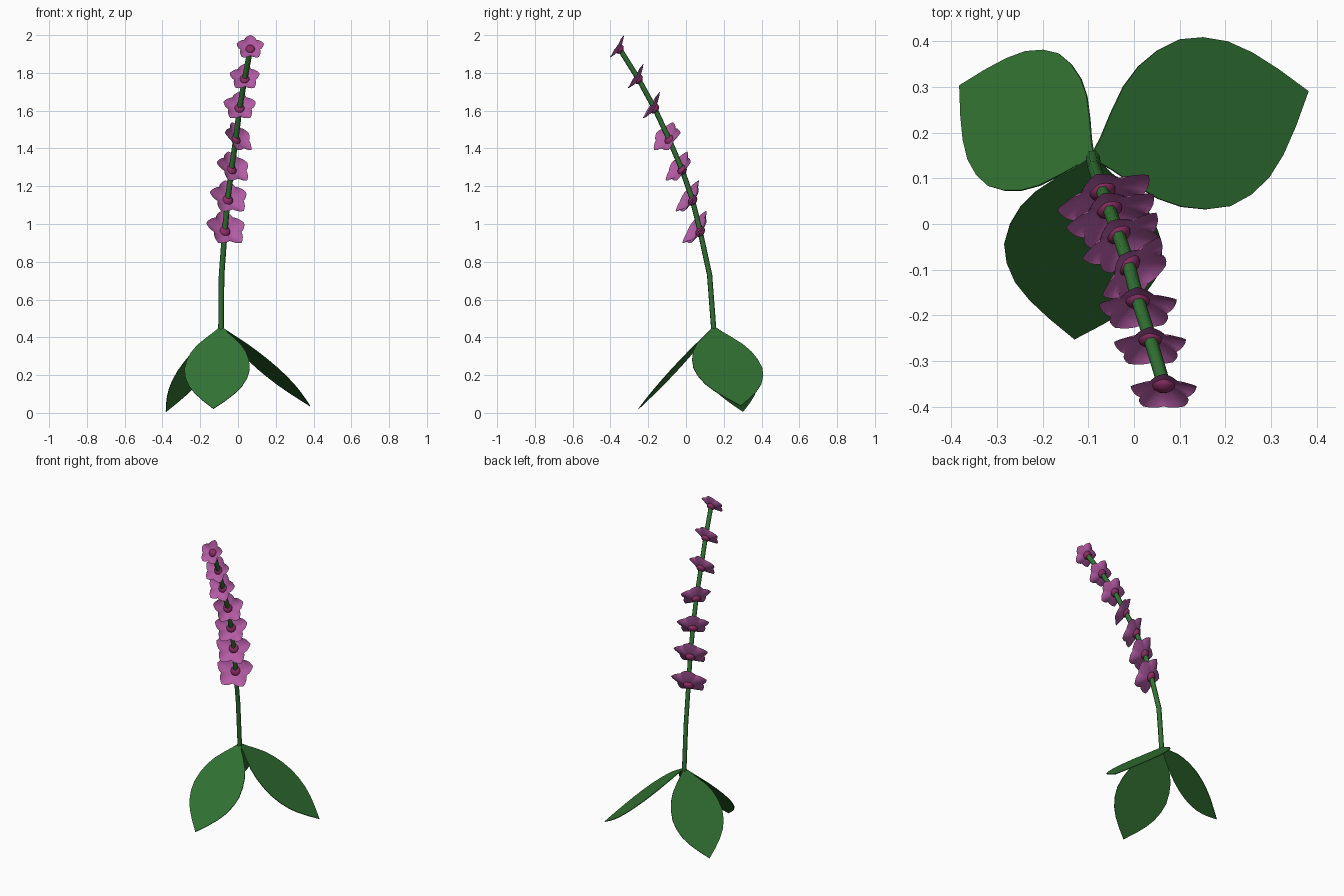
import bpy, bmesh, math
from mathutils import Vector, Matrix

if "Cube" in bpy.data.objects:
    bpy.data.objects.remove(bpy.data.objects["Cube"], do_unlink=True)


def make_material(name, rgb):
    mat = bpy.data.materials.new(name)
    mat.use_nodes = True
    mat.diffuse_color = (*rgb, 1)
    mat.node_tree.nodes["Principled BSDF"].inputs["Base Color"].default_value = (*rgb, 1)
    return mat


GREEN = make_material("leaf green", (0.032, 0.17, 0.033))
PINK = make_material("petal pink", (0.45, 0.105, 0.37))
MAGENTA = make_material("flower centre magenta", (0.26, 0.027, 0.13))


def add_mesh(name, bm, mat, smooth=True):
    bmesh.ops.recalc_face_normals(bm, faces=bm.faces)
    mesh = bpy.data.meshes.new(name)
    bm.to_mesh(mesh)
    bm.free()
    mesh.materials.append(mat)
    obj = bpy.data.objects.new(name, mesh)
    bpy.context.collection.objects.link(obj)
    if smooth:
        bpy.ops.object.select_all(action="DESELECT")
        obj.select_set(True)
        bpy.context.view_layer.objects.active = obj
        bpy.ops.object.shade_smooth_by_angle(angle=math.radians(40))
    return obj


def frame(origin, x, y, z):
    m = Matrix((x, y, z)).transposed().to_4x4()
    m.translation = origin
    return m


# Stem: six-sided tube leaning forward
FLOWER_SPOTS = [(-0.07, 0.075, 0.96), (-0.055, 0.035, 1.125), (-0.035, -0.02, 1.285),
                (-0.012, -0.088, 1.445), (0.008, -0.165, 1.61), (0.035, -0.25, 1.765),
                (0.065, -0.35, 1.925)]
STEM_BASE = Vector((-0.09, 0.147, 0.44))
path = [tuple(STEM_BASE), (-0.087, 0.125, 0.73)] + FLOWER_SPOTS
curve = bpy.data.curves.new("stem", "CURVE")
curve.dimensions = "3D"
curve.bevel_depth = 0.015
curve.bevel_resolution = 1
curve.use_fill_caps = True
spline = curve.splines.new("POLY")
spline.points.add(len(path) - 1)
for point, co in zip(spline.points, path):
    point.co = (*co, 1)
curve.materials.append(GREEN)
stem = bpy.data.objects.new("stem", curve)
bpy.context.collection.objects.link(stem)


# Leaves: flat pointed blades drooping from the stem base
LEAF_PROFILE = [(0.0, 0.012), (0.06, 0.06), (0.13, 0.125), (0.22, 0.2), (0.31, 0.25), (0.41, 0.282),
                (0.52, 0.296), (0.62, 0.28), (0.72, 0.242), (0.81, 0.182), (0.9, 0.102), (1.0, 0.0)]


def make_leaf(name, tip):
    start = STEM_BASE + Vector((0, 0, 0.012))
    along = Vector(tip) - start
    length = along.length
    along.normalize()
    side = Vector((0, 0, 1)).cross(along).normalized()
    outline = [(t, w) for t, w in LEAF_PROFILE] + [(t, -w) for t, w in LEAF_PROFILE[-2::-1]]
    bm = bmesh.new()
    bm.faces.new([bm.verts.new((t * length, w * length, 0)) for t, w in outline])
    # Give the blade a little thickness
    top = bmesh.ops.extrude_face_region(bm, geom=bm.faces[:])["geom"]
    bmesh.ops.translate(bm, vec=(0, 0, 0.004), verts=[v for v in top if isinstance(v, bmesh.types.BMVert)])
    bm.transform(frame(start, along, side, along.cross(side)))
    add_mesh(name, bm, GREEN, smooth=False)


make_leaf("front_leaf", (-0.13, -0.25, 0.02))
make_leaf("left_leaf", (0.38, 0.29, 0.035))
make_leaf("right_leaf", (-0.38, 0.302, 0.005))


# Flowers: five-lobed shallow cups, each with a round centre
PETALS, STEPS, RINGS = 5, 8, 5


def make_flower(index, spot, radius, facing):
    n = Vector(facing).normalized()
    x = Vector((0, 0, 1)).cross(n).normalized()
    matrix = frame(Vector(spot), x, n.cross(x), n)
    count = PETALS * STEPS
    bm = bmesh.new()
    middle = bm.verts.new((0, 0, 0))
    previous = None
    for r in range(1, RINGS + 1):
        f = r / RINGS
        ring = []
        for i in range(count):
            u = abs((i % STEPS) / STEPS * 2 - 1)  # 0 at petal tip, 1 at notch
            lobe = 1 + f * f * (0.72 + 0.28 * (1 - u) ** 0.9 - 1)
            a = math.tau * (i - STEPS / 2) / count + math.pi / 2
            d = radius * f * lobe
            height = radius * (0.32 * f ** 1.5 - 0.05 * f * (1 - u))
            ring.append(bm.verts.new((d * math.cos(a), d * math.sin(a), height)))
        for i in range(count):
            j = (i + 1) % count
            if previous:
                bm.faces.new((previous[i], ring[i], ring[j], previous[j]))
            else:
                bm.faces.new((middle, ring[i], ring[j]))
        previous = ring
    bm.transform(matrix)
    add_mesh(f"petals_{index}", bm, PINK)

    bm = bmesh.new()
    bmesh.ops.create_uvsphere(bm, u_segments=12, v_segments=8, radius=0.016 + 0.13 * radius)
    bmesh.ops.scale(bm, vec=(1, 1, 0.7), verts=bm.verts)
    bm.transform(matrix)
    add_mesh(f"flower_centre_{index}", bm, MAGENTA)


SIZES = [0.113, 0.108, 0.1, 0.094, 0.09, 0.083, 0.076]
SIDE_TURN = [0.28, 0.28, 0.42, 0.62, 0.05, 0.03, 0.0]
for index, (spot, size, turn) in enumerate(zip(FLOWER_SPOTS, SIZES, SIDE_TURN), 1):
    make_flower(index, spot, size, (turn, -0.85 + 0.4 * turn, 0.52))
